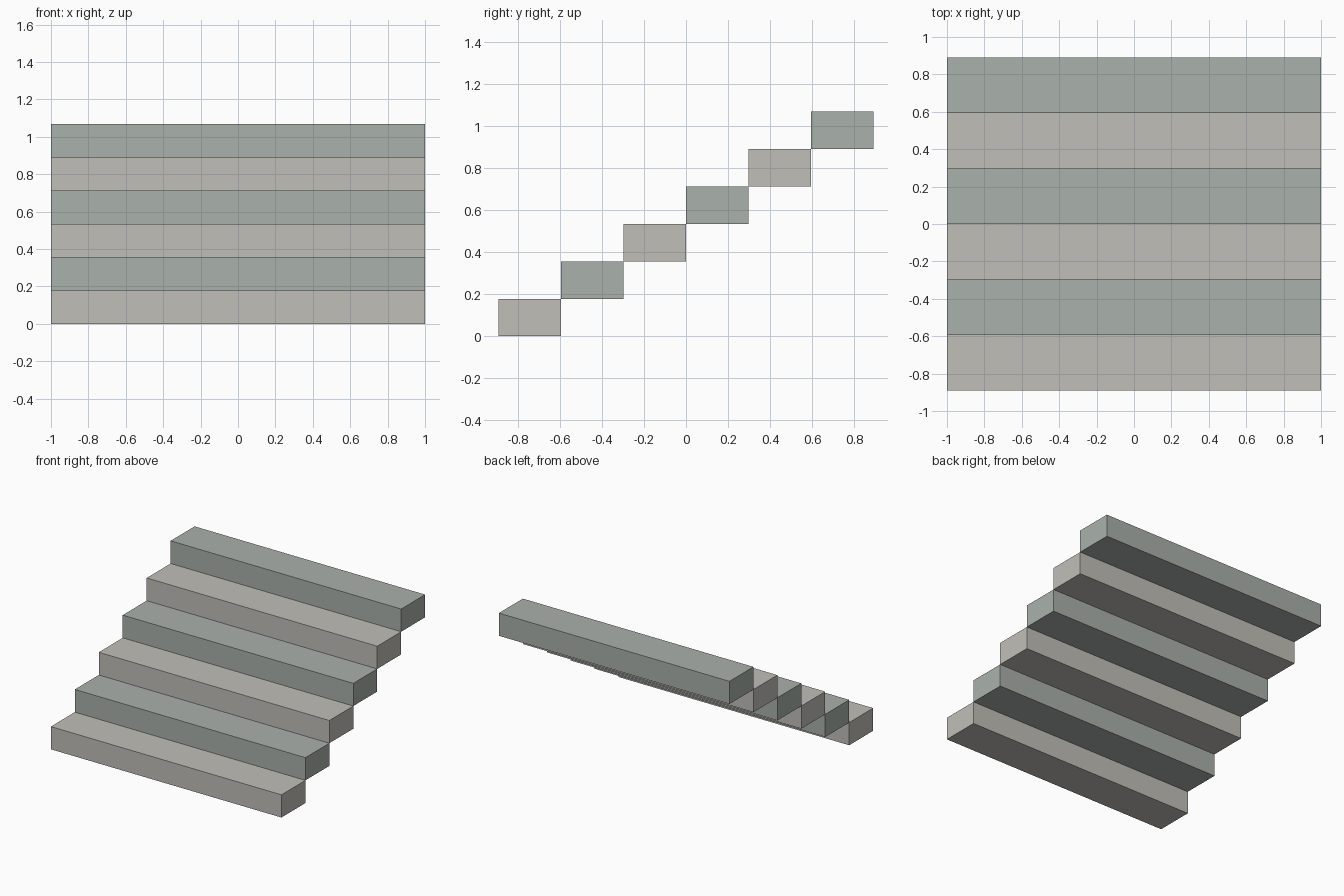
import bpy

if "Cube" in bpy.data.objects:
    bpy.data.objects.remove(bpy.data.objects["Cube"])

COUNT = 6
WIDTH, DEPTH, RISE = 2.0, 0.2967, 0.1780


def make_material(name, color):
    mat = bpy.data.materials.new(name)
    mat.diffuse_color = (*color, 1)
    mat.use_nodes = True
    mat.node_tree.nodes["Principled BSDF"].inputs["Base Color"].default_value = mat.diffuse_color
    return mat


def add_block(name, size, location, mat):
    bpy.ops.mesh.primitive_cube_add(size=1, location=location)
    block = bpy.context.object
    block.name = name
    block.scale = size
    bpy.ops.object.transform_apply(location=False, rotation=False, scale=True)
    block.data.materials.append(mat)


# Alternating warm and cool stone
stones = [make_material("warm_stone", (0.53, 0.52, 0.48)),
          make_material("cool_stone", (0.40, 0.44, 0.41))]

# Solid steps climbing from front to back, touching edge to edge
for i in range(COUNT):
    y = (i - (COUNT - 1) / 2) * DEPTH
    z = (i + 0.5) * RISE
    add_block(f"step_{i + 1}", (WIDTH, DEPTH, RISE), (0, y, z), stones[i % 2])
